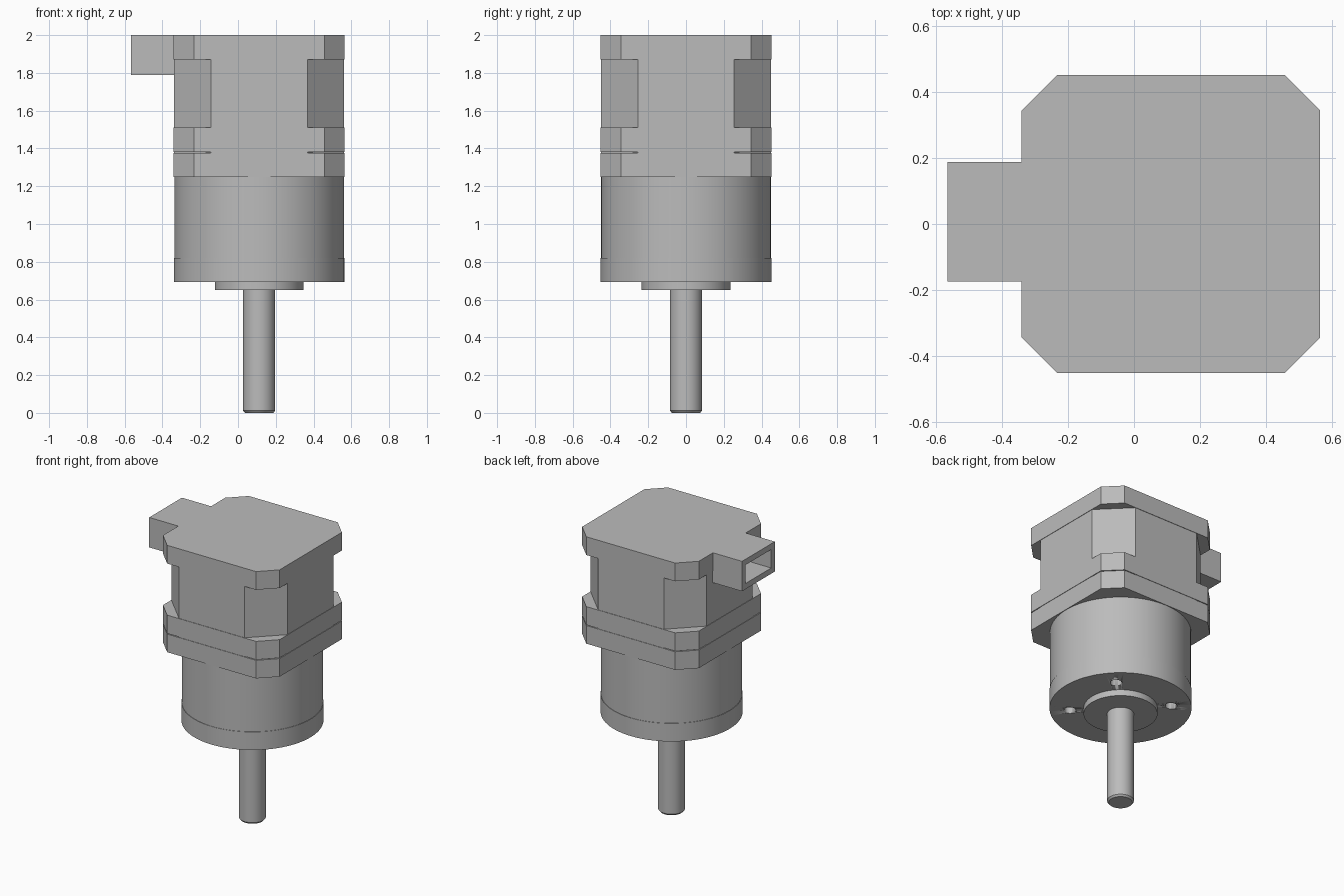
import bpy, bmesh, math
from mathutils import Matrix, Vector

if "Cube" in bpy.data.objects:
    bpy.data.objects.remove(bpy.data.objects["Cube"])

CX = 0.112  # motor axis
metal = bpy.data.materials.new("grey_metal")
metal.diffuse_color = (0.5, 0.5, 0.5, 1)
metal.use_nodes = True
metal.node_tree.nodes["Principled BSDF"].inputs["Base Color"].default_value = metal.diffuse_color


def finish(name, bm, smooth=False):
    bmesh.ops.recalc_face_normals(bm, faces=bm.faces)
    me = bpy.data.meshes.new(name)
    bm.to_mesh(me)
    bm.free()
    ob = bpy.data.objects.new(name, me)
    bpy.context.collection.objects.link(ob)
    me.materials.append(metal)
    if smooth:
        bpy.ops.object.select_all(action='DESELECT')
        ob.select_set(True)
        bpy.context.view_layer.objects.active = ob
        bpy.ops.object.shade_smooth_by_angle(angle=math.radians(30))
    return ob


def octagon_prism(name, half, cut, z0, z1):
    """Square plate with cut corners."""
    a = half - cut
    pts = [(half, -a), (half, a), (a, half), (-a, half),
           (-half, a), (-half, -a), (-a, -half), (a, -half)]
    bm = bmesh.new()
    face = bm.faces.new([bm.verts.new((CX + x, y, z0)) for x, y in pts])
    ext = bmesh.ops.extrude_face_region(bm, geom=[face])["geom"]
    verts = [v for v in ext if isinstance(v, bmesh.types.BMVert)]
    bmesh.ops.translate(bm, verts=verts, vec=(0, 0, z1 - z0))
    return finish(name, bm)


def lathe(name, profile, steps=96):
    """Turn a (radius, z) profile around the motor axis."""
    bm = bmesh.new()
    vs = [bm.verts.new((CX + r, 0, z)) for r, z in profile]
    es = [bm.edges.new(p) for p in zip(vs, vs[1:])]
    bmesh.ops.spin(bm, geom=vs + es, cent=(CX, 0, 0), axis=(0, 0, 1),
                   angle=2 * math.pi, steps=steps)
    bmesh.ops.remove_doubles(bm, verts=bm.verts, dist=1e-5)
    return finish(name, bm, True)


def box(name, lo, hi):
    lo, hi = Vector(lo), Vector(hi)
    bm = bmesh.new()
    bmesh.ops.create_cube(bm, size=1, matrix=Matrix.Translation((lo + hi) / 2)
                          @ Matrix.Diagonal((*(hi - lo), 1)))
    return finish(name, bm)


def cut(target, cutter):
    mod = target.modifiers.new("cut", 'BOOLEAN')
    mod.object = cutter
    mod.solver = 'EXACT'
    cutter.hide_render = True
    cutter.hide_set(True)


# Stacked motor housing
octagon_prism("end_cap", 0.453, 0.108, 1.872, 2.0)
octagon_prism("motor_core", 0.450, 0.195, 1.26, 1.9)
octagon_prism("front_cap", 0.453, 0.108, 1.382, 1.51)
octagon_prism("mounting_plate", 0.453, 0.108, 1.25, 1.377)

# Round gearbox with a slightly wider end ring
gearbox = lathe("gearbox", [(0, 1.255), (0.449, 1.255), (0.449, 0.82),
                            (0.452, 0.82), (0.452, 0.693), (0, 0.693)])

# Four screw holes in the gearbox face
bm = bmesh.new()
for i in range(4):
    a = math.radians(45 + 90 * i)
    pos = (CX + 0.323 * math.cos(a), 0.323 * math.sin(a), 0.74)
    bmesh.ops.create_cone(bm, cap_ends=True, segments=32, radius1=0.038,
                          radius2=0.038, depth=0.16, matrix=Matrix.Translation(pos))
cut(gearbox, finish("screw_hole_cutter", bm, True))

# Boss and output shaft
lathe("boss", [(0, 0.70), (0.235, 0.70), (0.235, 0.65), (0, 0.65)])
lathe("shaft", [(0, 0.66), (0.085, 0.66), (0.085, 0.012), (0.075, 0), (0, 0)], 64)

# Cable connector with an open socket
connector = box("connector", (-0.567, -0.175, 1.79), (-0.338, 0.188, 2.0))
cut(connector, box("socket_cutter", (-0.6, -0.135, 1.83), (-0.39, 0.148, 1.96)))
